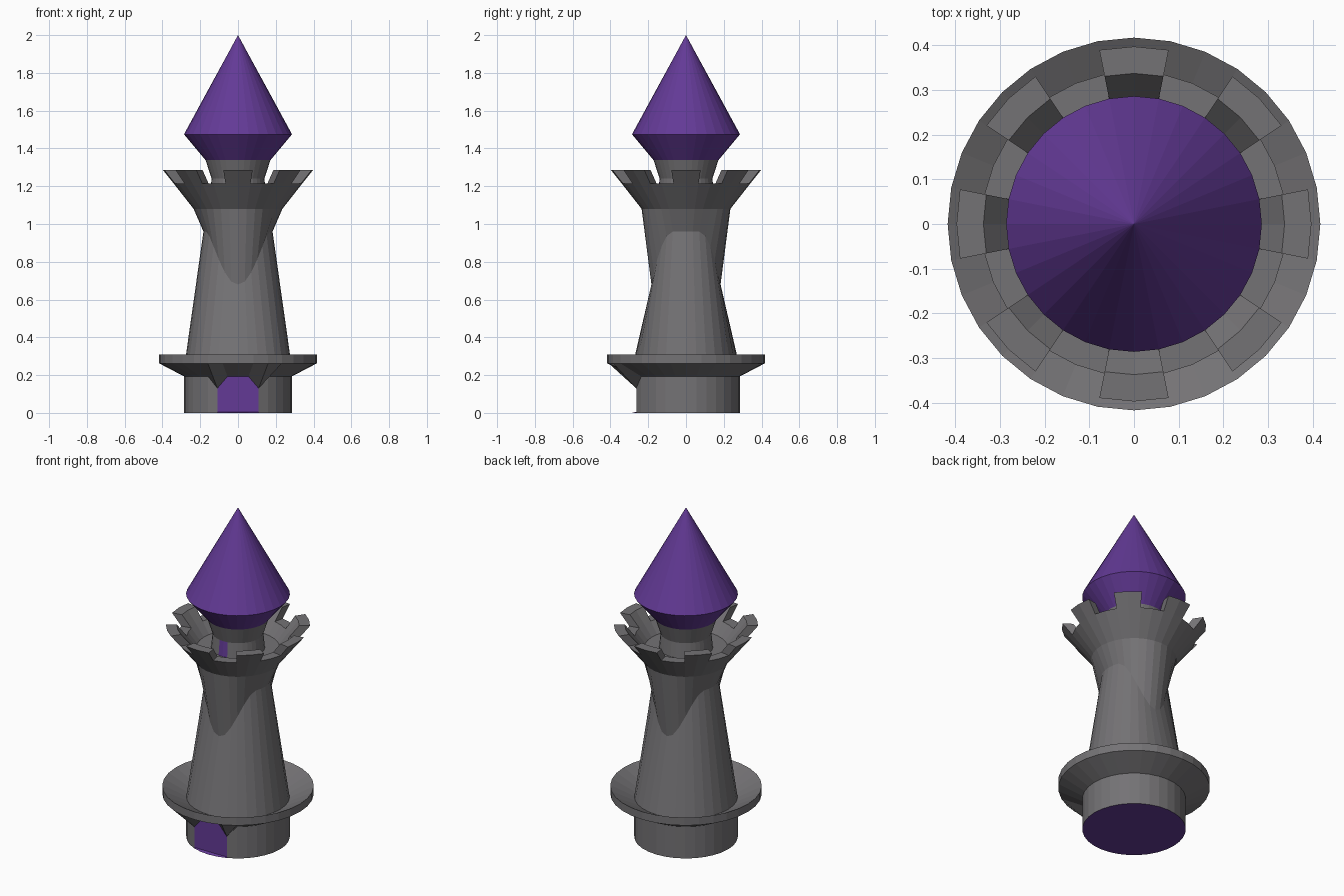
import bpy
import math

if "Cube" in bpy.data.objects:
    bpy.data.objects.remove(bpy.data.objects["Cube"])

N = 32            # sides of every round part
FRONT = 24        # segment index that points to -y


def material(name, rgb):
    m = bpy.data.materials.new(name)
    m.diffuse_color = (*rgb, 1)
    m.use_nodes = True
    m.node_tree.nodes["Principled BSDF"].inputs["Base Color"].default_value = m.diffuse_color
    return m


STONE = material("grey stone", (0.175, 0.17, 0.178))
PURPLE = material("purple", (0.125, 0.042, 0.305))


def ring(r, z):
    return [(r * math.cos(2 * math.pi * k / N), r * math.sin(2 * math.pi * k / N), z)
            for k in range(N)]


def make(name, verts, faces, rule=None):
    me = bpy.data.meshes.new(name)
    me.from_pydata(verts, [], faces)
    me.materials.append(STONE)
    me.materials.append(PURPLE)
    for i, p in enumerate(me.polygons):
        p.material_index = int(rule(i)) if rule else 0
    ob = bpy.data.objects.new(name, me)
    bpy.context.collection.objects.link(ob)
    return ob


def loft(name, loops, rule=None, bottom=False, tip=None):
    """Join 32-sided loops from bottom to top; face i is segment i % N of band i // N."""
    verts = [v for l in loops for v in l]
    faces = [(b * N + k, b * N + (k + 1) % N, (b + 1) * N + (k + 1) % N, (b + 1) * N + k)
             for b in range(len(loops) - 1) for k in range(N)]
    if tip:
        t = len(verts)
        verts.append((0, 0, tip))
        faces += [(t - N + k, t - N + (k + 1) % N, t) for k in range(N)]
    if bottom:
        faces.append(tuple(reversed(range(N))))
    return make(name, verts, faces, rule)


# Base with a flat recessed arched door; flange is dished and hoods over the door
R = 0.285
flat_y = -R * math.cos(math.radians(22.5))
sill, head = ring(R, 0.006), ring(R, 0.193)
for k in range(FRONT - 2, FRONT + 3):
    sill[k] = (sill[k][0], flat_y, sill[k][2])
    head[k] = (head[k][0], flat_y, 0.13 if abs(k - FRONT) == 2 else 0.193)


def base_colour(i):
    band, seg = divmod(i, N)
    return i == 5 * N - N or (band < 2 and FRONT - 2 <= seg < FRONT + 2)


loft("base_and_flange", [ring(R, 0), sill, head, ring(0.417, 0.262), ring(0.417, 0.31)],
     base_colour, bottom=True)
loft("flange_dish", [ring(0.417, 0.31), ring(0.28, 0.24)])

# Shaft with a waist that dips low at front and back and rises at the sides
waist = []
for k, (x, y, z) in enumerate(ring(0.183, 0)):
    a = math.degrees(math.atan2(abs(y), abs(x)))
    t = min(max((a - 22) / 66, 0), 1)
    waist.append((x, y, 0.96 - 0.28 * t * t * (3 - 2 * t)))
loft("shaft", [ring(R, 0.24), waist, ring(0.235, 1.08)])

# Flared parapet with its walkway
loft("parapet", [ring(0.235, 1.08), ring(0.341, 1.215), ring(0.281, 1.215),
                 ring(0.23, 1.15), ring(0.14, 1.15)])

# Eight outward-leaning merlons, each two segments wide
profile = [(0.341, 1.215), (0.397, 1.285), (0.337, 1.285), (0.281, 1.215)]
verts, faces = [], []
for m in range(8):
    o = len(verts)
    for d in (-1, 0, 1):
        a = 2 * math.pi * (4 * m + d) / N
        verts += [(r * math.cos(a), r * math.sin(a), z) for r, z in profile]
    for s in (0, 4):
        faces += [(o + s + j, o + s + j + 4, o + s + j + 5, o + s + j + 1) for j in range(3)]
    faces += [(o, o + 1, o + 2, o + 3), (o + 11, o + 10, o + 9, o + 8)]
make("merlons", verts, faces)

# Turret with a small front doorway and a flared collar
loft("turret", [ring(0.148, 1.15), ring(0.14, 1.24), ring(0.172, 1.34)],
     lambda i: i in (FRONT - 1, FRONT))

# Pointed roof
loft("roof", [ring(0.172, 1.338), ring(0.286, 1.475)], lambda i: True, tip=2.0)
